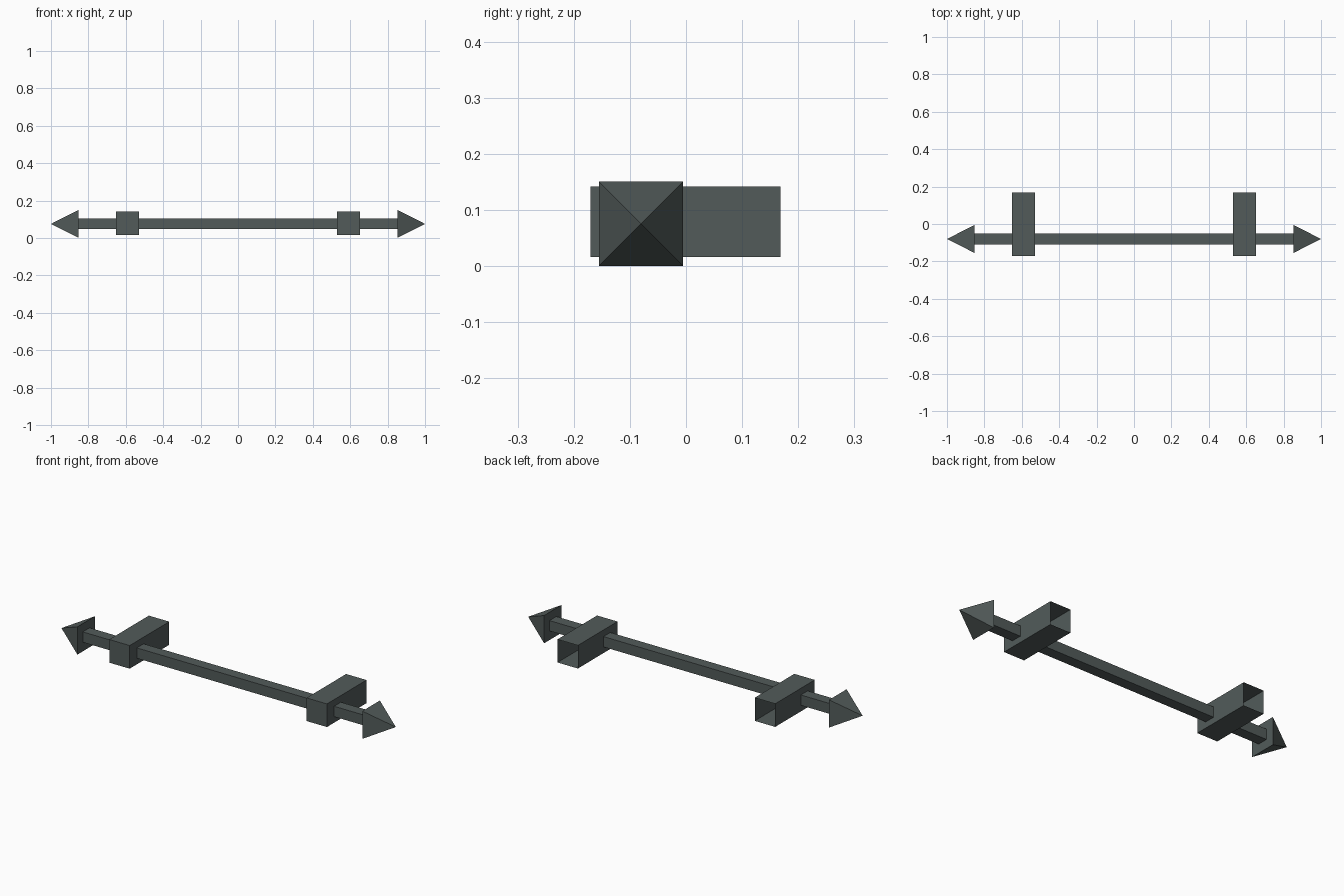
import bpy, bmesh, math
from mathutils import Matrix, Vector

if "Cube" in bpy.data.objects:
    bpy.data.objects.remove(bpy.data.objects["Cube"])

metal = bpy.data.materials.new("dark grey metal")
metal.diffuse_color = (0.085, 0.105, 0.102, 1)
metal.use_nodes = True
metal.node_tree.nodes["Principled BSDF"].inputs["Base Color"].default_value = metal.diffuse_color

AXIS_Y, AXIS_Z = -0.08, 0.0755   # centre line of the rod


def finish(name, bm):
    mesh = bpy.data.meshes.new(name)
    bm.to_mesh(mesh)
    bm.free()
    mesh.materials.append(metal)
    obj = bpy.data.objects.new(name, mesh)
    bpy.context.collection.objects.link(obj)
    return obj


def box(name, centre, size, open_back=False):
    bm = bmesh.new()
    bmesh.ops.create_cube(bm, size=1, matrix=Matrix.Translation(centre) @ Matrix.Diagonal((*size, 1)))
    if open_back:
        bm.normal_update()
        back = [f for f in bm.faces if f.normal.y > 0.9]
        bmesh.ops.delete(bm, geom=back, context='FACES')
    return finish(name, bm)


def arrowhead(name, side):
    # four-sided pyramid pointing outwards along x
    bm = bmesh.new()
    place = (Matrix.Translation((side * 0.926, AXIS_Y, AXIS_Z))
             @ Matrix.Rotation(side * math.pi / 2, 4, 'Y')
             @ Matrix.Rotation(math.pi / 4, 4, 'Z'))
    bmesh.ops.create_cone(bm, cap_ends=True, segments=4, radius1=0.075 * math.sqrt(2),
                          radius2=0, depth=0.148, matrix=place)
    bmesh.ops.remove_doubles(bm, verts=bm.verts, dist=0.0001)
    return finish(name, bm)


# Long square rod
box("curtain_rod", Vector((0, AXIS_Y, AXIS_Z + 0.002)), (1.704, 0.058, 0.056))

# Wall brackets (open at the wall) and pointed end pieces
for side, label in ((-1, "left"), (1, "right")):
    box(label + "_wall_bracket", Vector((side * 0.59, -0.001, 0.079)), (0.122, 0.338, 0.125), open_back=True)
    arrowhead(label + "_finial", side)
